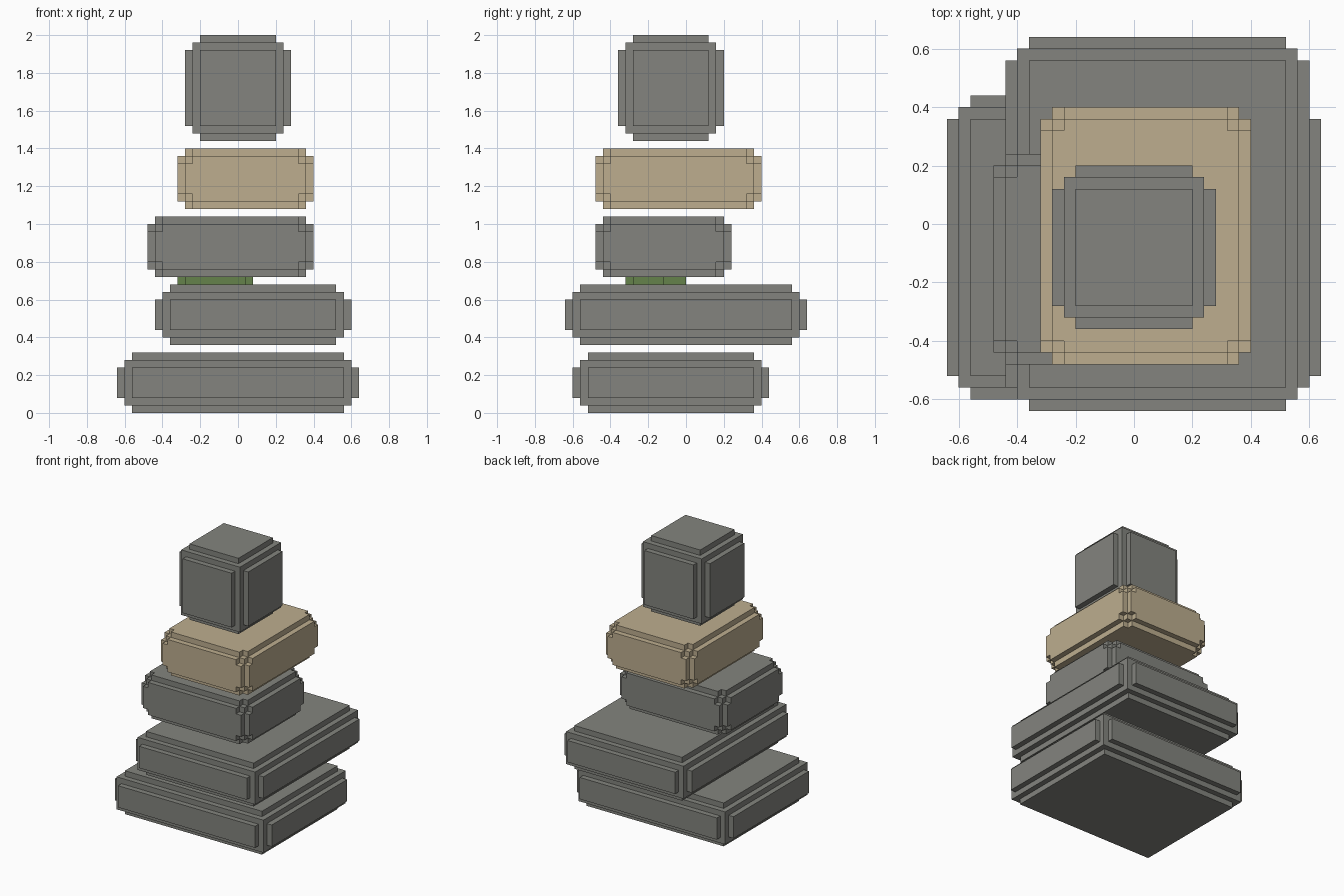
import bpy, bmesh
from itertools import product

STEP = 0.04  # width of one bevel step

default = bpy.data.objects.get("Cube")
if default:
    bpy.data.objects.remove(default, do_unlink=True)


def material(name, rgb):
    mat = bpy.data.materials.new(name)
    mat.use_nodes = True
    colour = (*rgb, 1.0)
    mat.diffuse_color = colour
    mat.node_tree.nodes["Principled BSDF"].inputs["Base Color"].default_value = colour
    return mat


grey = material("grey stone", (0.227, 0.231, 0.209))
tan = material("tan stone", (0.508, 0.423, 0.275))
green = material("moss green", (0.130, 0.223, 0.069))


def add_object(name, bm, mat):
    bmesh.ops.recalc_face_normals(bm, faces=bm.faces)
    mesh = bpy.data.meshes.new(name)
    bm.to_mesh(mesh)
    bm.free()
    mesh.materials.append(mat)
    bpy.context.collection.objects.link(bpy.data.objects.new(name, mesh))


# Which stepped cells are solid, judged by their depths from the three sides
def raised_panels(depths):
    d = sorted(depths)
    return d[0] >= 1 or d[1] >= 2


def notched_edges(depths):
    d = sorted(depths)
    return d[0] >= 1 or (d[1] >= 1 and d[2] >= 2)


def stone(name, low, high, solid, mat):
    """Block with stepped edges: the outer skin of a 5 x 5 x 5 cell grid."""
    cuts = [(a, a + STEP, a + 2 * STEP, b - 2 * STEP, b - STEP, b)
            for a, b in zip(low, high)]

    def filled(cell):
        return (all(0 <= i < 5 for i in cell)
                and solid([min(i, 4 - i) for i in cell]))

    bm = bmesh.new()
    corners = {}

    def vert(index):
        if index not in corners:
            corners[index] = bm.verts.new([cuts[k][index[k]] for k in range(3)])
        return corners[index]

    for cell in product(range(5), repeat=3):
        if not filled(cell):
            continue
        for axis, side in product(range(3), (0, 1)):
            beyond = list(cell)
            beyond[axis] += 2 * side - 1
            if filled(beyond):
                continue
            u, v = (axis + 1) % 3, (axis + 2) % 3
            quad = []
            for du, dv in ((0, 0), (1, 0), (1, 1), (0, 1)):
                index = list(cell)
                index[axis] += side
                index[u] += du
                index[v] += dv
                quad.append(vert(tuple(index)))
            bm.faces.new(quad if side else quad[::-1])
    # Merge the coplanar cells into whole faces
    bmesh.ops.dissolve_limit(bm, angle_limit=0.01, verts=bm.verts[:], edges=bm.edges[:])
    add_object(name, bm, mat)


# Stacked stones, from the ground up
stone("base_stone", (-0.64, -0.60, 0), (0.64, 0.44, 0.32), raised_panels, grey)
stone("second_stone", (-0.44, -0.64, 0.36), (0.60, 0.64, 0.68), raised_panels, grey)
stone("third_stone", (-0.48, -0.48, 0.72), (0.40, 0.24, 1.04), notched_edges, grey)
stone("tan_stone", (-0.32, -0.48, 1.08), (0.40, 0.40, 1.40), notched_edges, tan)
stone("top_stone", (-0.28, -0.36, 1.44), (0.28, 0.20, 2.00), raised_panels, grey)

# Thin moss patch between the second and third stones
x0, x1, x2, x3 = -0.32, -0.28, 0.04, 0.08
y0, y1, y2, y3 = -0.32, -0.28, -0.12, 0.0
outline = [(x1, y0), (x2, y0), (x2, y1), (x3, y1), (x3, y2), (x2, y2),
           (x2, y3), (x1, y3), (x1, y2), (x0, y2), (x0, y1), (x1, y1)]
bm = bmesh.new()
patch = bm.faces.new([bm.verts.new((x, y, 0.68)) for x, y in outline])
sides = bmesh.ops.extrude_face_region(bm, geom=[patch], use_keep_orig=True)
raised = [g for g in sides["geom"] if isinstance(g, bmesh.types.BMVert)]
bmesh.ops.translate(bm, verts=raised, vec=(0, 0, STEP))
add_object("moss_patch", bm, green)
